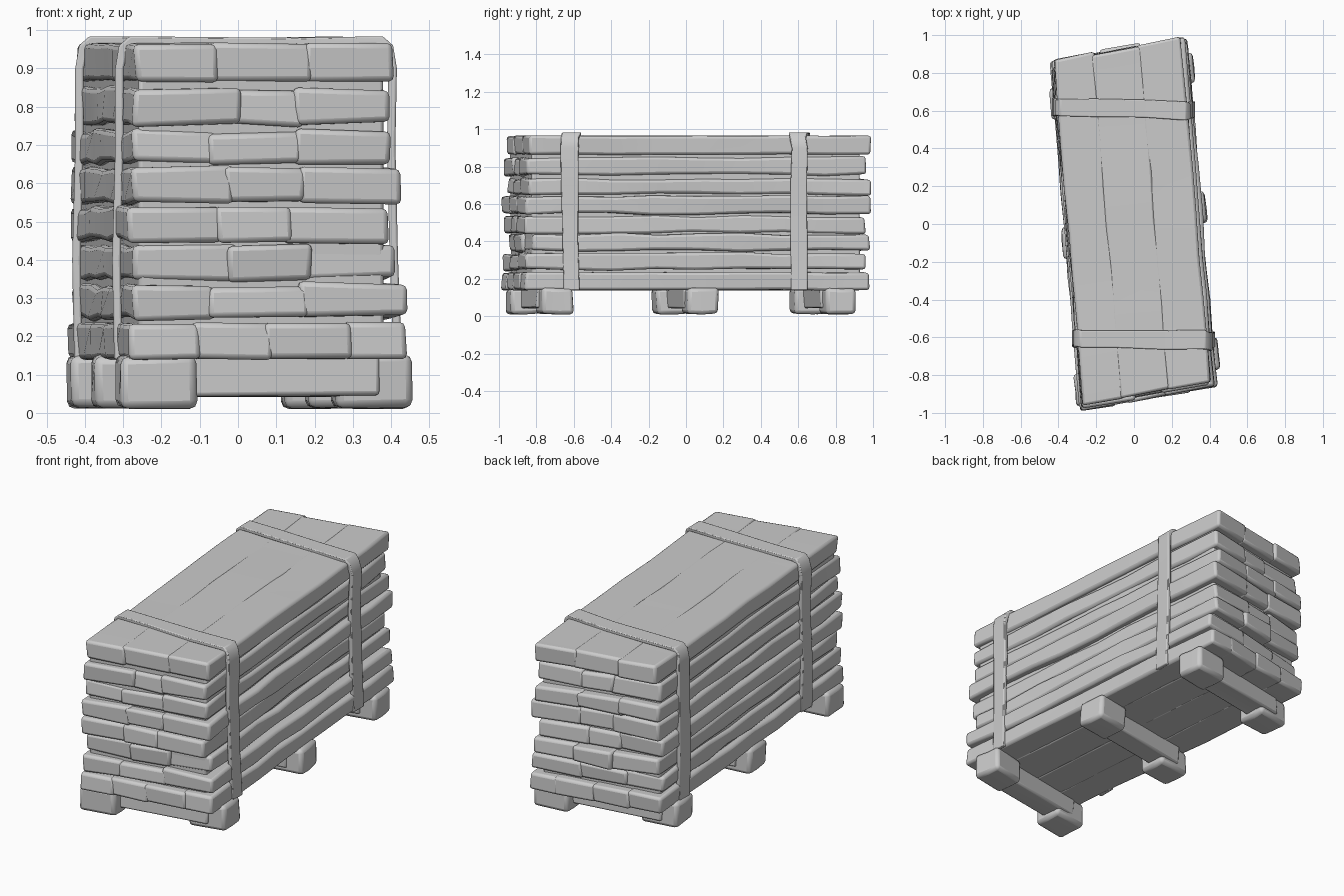
import bpy, bmesh, random
from mathutils import Vector

random.seed(11)
if "Cube" in bpy.data.objects:
    bpy.data.objects.remove(bpy.data.objects["Cube"], do_unlink=True)

LEAN, SKEW = -0.0856, 0.18      # sideways drift along the stack, slant of its ends

wood = bpy.data.materials.new("weathered grey")
wood.use_nodes = True
grey = (0.6, 0.6, 0.6, 1)
wood.diffuse_color = grey
wood.node_tree.nodes["Principled BSDF"].inputs["Base Color"].default_value = grey
made = []


def finish(bm, name, bevel):
    mesh = bpy.data.meshes.new(name)
    bmesh.ops.recalc_face_normals(bm, faces=bm.faces)
    bm.to_mesh(mesh)
    bm.free()
    obj = bpy.data.objects.new(name, mesh)
    bpy.context.collection.objects.link(obj)
    mesh.materials.append(wood)
    mod = obj.modifiers.new("worn edges", "BEVEL")
    mod.width, mod.segments, mod.limit_method = bevel, 2, "ANGLE"
    mod.angle_limit = 0.7
    made.append(obj)


def loft(bm, loops):
    """Closed four-sided tube through the given vertex loops."""
    for a, b in zip(loops, loops[1:]):
        for k in range(4):
            n = (k + 1) % 4
            bm.faces.new((a[k], a[n], b[n], b[k]))
    bm.faces.new(loops[0][::-1])
    bm.faces.new(loops[-1])


def rough_box(name, lo, hi, rings, wobble, bevel):
    """Leaning, slanted box lofted along its length, each ring slightly irregular."""
    bm = bmesh.new()
    loops = []
    for i in range(rings + 1):
        v = lo[1] + (hi[1] - lo[1]) * i / rings
        slip = 0.008 if i in (0, rings) else 0.03
        loop = []
        for u, z in ((lo[0], lo[2]), (hi[0], lo[2]), (hi[0], hi[2]), (lo[0], hi[2])):
            u += random.uniform(-wobble[0], wobble[0])
            z += random.uniform(-wobble[1], wobble[1])
            vv = v + random.uniform(-slip, slip)
            loop.append(bm.verts.new((u + LEAN * vv, vv + SKEW * u, z)))
        loops.append(loop)
    loft(bm, loops)
    finish(bm, name, bevel)


# Eight layers of planks: bottom, top, left, right, front, back
layers = [
    (0.14, 0.235, -0.365, 0.36, -0.93, 0.925),
    (0.248, 0.335, -0.355, 0.36, -0.93, 0.905),
    (0.35, 0.44, -0.35, 0.335, -0.905, 0.94),
    (0.445, 0.535, -0.365, 0.315, -0.92, 0.905),
    (0.545, 0.64, -0.355, 0.345, -0.935, 0.93),
    (0.65, 0.735, -0.355, 0.32, -0.905, 0.935),
    (0.75, 0.845, -0.35, 0.32, -0.915, 0.905),
    (0.865, 0.965, -0.345, 0.328, -0.9, 0.93),
]
OVERLAP = 0.01
for n, (bottom, top, left, right, front, back) in enumerate(layers):
    outer = n in (0, 7)
    count = 4 if n == 0 else 3
    spread = 0.008 if outer else 0.022
    cuts = [left + (right - left) * (k + (random.uniform(-0.2, 0.2) if 0 < k < count else 0)) / count
            for k in range(count + 1)]
    for k in range(count):
        drop = 0 if outer else random.uniform(-0.005, 0.005)
        rough_box(f"plank_{n + 1}_{k + 1}",
                  (cuts[k] - (OVERLAP if k else 0), front + random.uniform(0, spread), bottom + drop),
                  (cuts[k + 1] + (OVERLAP if k < count - 1 else 0),
                   back - random.uniform(0, spread), top + drop),
                  8, (0.006, 0.003 if outer else 0.008), 0.014)

# Core that closes the narrow gaps between layers
rough_box("stack_core", (-0.335, -0.875, 0.16), (0.305, 0.875, 0.93), 6, (0.002, 0.002), 0.01)

# Pallet: three crossbeams on six block feet
for row, v in (("front", -0.785), ("middle", -0.005), ("back", 0.73)):
    rough_box(f"{row}_crossbeam", (-0.3, v - 0.065, 0.045), (0.3, v + 0.065, 0.15), 2, (0.004, 0.004), 0.01)
    for side, u in (("right", -0.282), ("left", 0.282)):
        shift = 0.03 if u > 0 else -0.03
        rough_box(f"{row}_{side}_foot", (u - 0.1, v + shift - 0.085, 0.013),
                  (u + 0.1, v + shift + 0.085, 0.15), 2, (0.005, 0.004), 0.02)

# Straps folded over the top and down both sides
path = [(-0.365, 0.14), (-0.37, 0.4), (-0.362, 0.7), (-0.362, 0.9), (-0.352, 0.95), (-0.325, 0.974),
        (-0.15, 0.972), (0.1, 0.97), (0.315, 0.974), (0.342, 0.95), (0.352, 0.9), (0.348, 0.7),
        (0.355, 0.4), (0.365, 0.14)]
for name, y in (("front_strap", -0.61), ("back_strap", 0.61)):
    bm = bmesh.new()
    loops = []
    for u, z in path:
        side = 0 if abs(u) < 0.3 else (0.011 if u > 0 else -0.011)
        out = Vector((side, 0, 0.01 if z > 0.94 else 0))
        x = u + LEAN * y
        half = 0.046 + random.uniform(-0.005, 0.005)
        middle = y - 0.02 * u + random.uniform(-0.006, 0.006)
        loops.append([bm.verts.new((x + s * out.x, middle + t * half, z + s * out.z))
                      for s, t in ((-1, -1), (1, -1), (1, 1), (-1, 1))])
    loft(bm, loops)
    finish(bm, name, 0.005)

# Soft shading that keeps the worn edges readable
bpy.ops.object.select_all(action="DESELECT")
for obj in made:
    obj.select_set(True)
bpy.context.view_layer.objects.active = made[0]
bpy.ops.object.shade_smooth_by_angle(angle=0.7)
